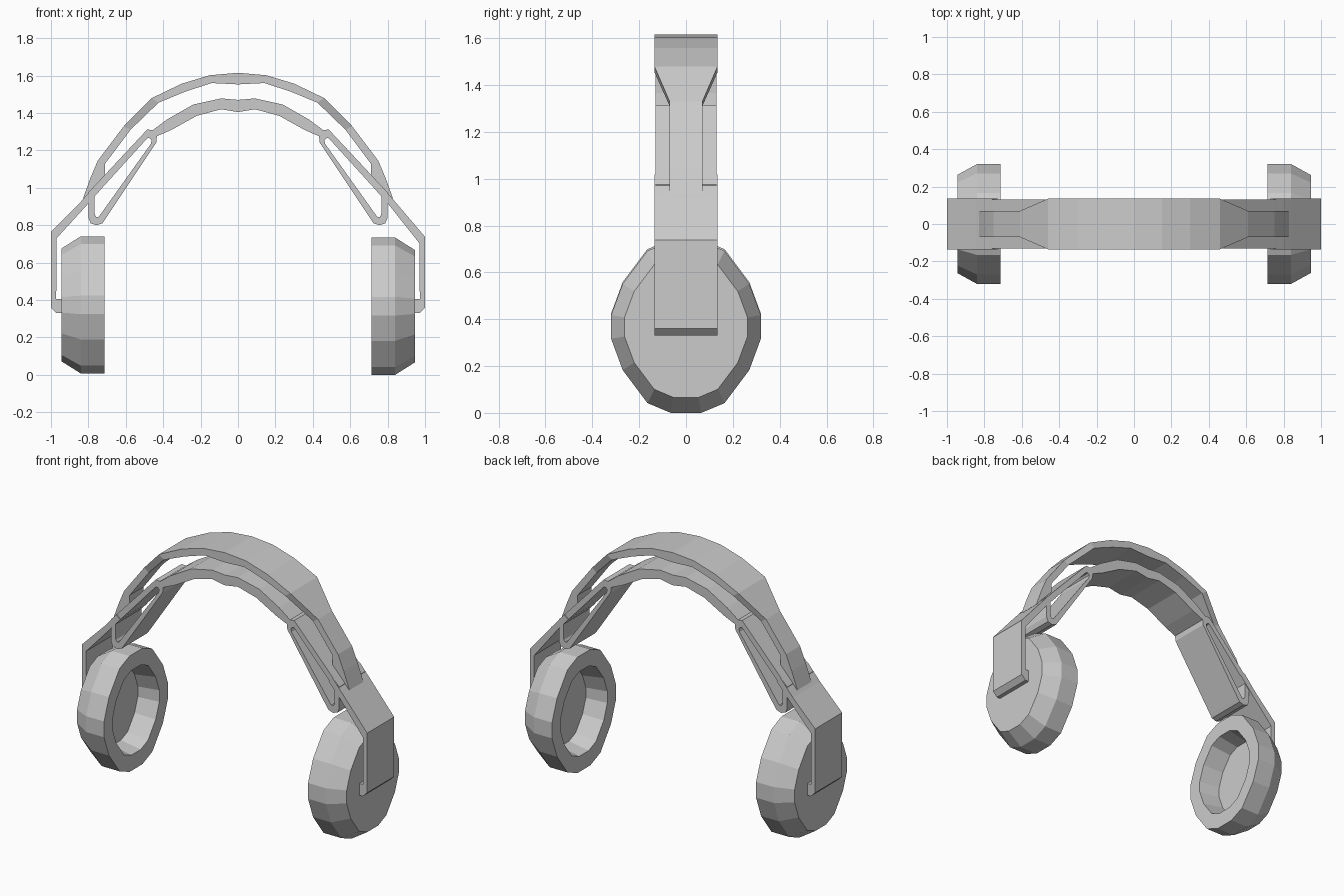
import bpy, bmesh

if "Cube" in bpy.data.objects:
    bpy.data.objects.remove(bpy.data.objects["Cube"])


def finish(name, bm):
    bmesh.ops.recalc_face_normals(bm, faces=bm.faces)
    me = bpy.data.meshes.new(name)
    bm.to_mesh(me)
    bm.free()
    ob = bpy.data.objects.new(name, me)
    bpy.context.collection.objects.link(ob)
    return ob


def strip(name, sections, closed=False, side=1):
    """Flat bar in the xz plane: each section is (outer xz, inner xz, half width in y)."""
    bm = bmesh.new()
    rings = []
    for o, i, w in sections:
        rings.append([bm.verts.new((side * p[0], y, p[1]))
                      for p, y in ((o, -w), (o, w), (i, w), (i, -w))])
    n = len(rings)
    for k in range(n if closed else n - 1):
        a, b = rings[k], rings[(k + 1) % n]
        for j in range(4):
            bm.faces.new((a[j], a[(j + 1) % 4], b[(j + 1) % 4], b[j]))
    if not closed:
        bm.faces.new(rings[0])
        bm.faces.new(rings[-1])
    return finish(name, bm)


def symmetric(half):
    """Extend sections running from the +x end to the centre over to -x."""
    flip = [((-o[0], o[1]), (-i[0], i[1]), w) for o, i, w in half if o[0] > 0]
    return half + flip[::-1]


# Outer headband, narrowing to tongues at both ends
strip("headband", symmetric([
    ((.83, .94), (.80, .96), .07),
    ((.79, 1.05), (.71, 1.07), .07),
    ((.75, 1.145), (.71, 1.13), .07),
    ((.61, 1.33), (.575, 1.31), .07),
    ((.46, 1.48), (.425, 1.455), .135),
    ((.30, 1.557), (.28, 1.515), .135),
    ((.15, 1.602), (.14, 1.56), .135),
    ((0, 1.615), (0, 1.553), .135)]))

# Inner cushion band
strip("inner_band", symmetric([
    ((.46, 1.305), (.435, 1.275), .13),
    ((.38, 1.365), (.355, 1.31), .13),
    ((.24, 1.445), (.22, 1.385), .13),
    ((.09, 1.478), (.09, 1.42), .13),
    ((0, 1.47), (0, 1.405), .13)]))

# Quarter outline of an ear cup, continued round by mirroring (y, z from centre)
quarter = [(.32, .05), (.27, .185), (.165, .325), (.065, .367)]
outline = quarter + [(-y, z) for y, z in quarter[::-1]]
outline += [(-y, -z) for y, z in outline]
# (x, scale) from the outer plate, over the rim, into the hollow
cup_profile = [(.945, .82), (.84, 1), (.715, 1), (.715, .73), (.85, .66)]

for side, label, elbow, cz in ((-1, "left", .765, .374), (1, "right", .738, .367)):
    # Ear cup with hollow pad
    bm = bmesh.new()
    rings = [[bm.verts.new((side * x, y * s, cz + z * s)) for y, z in outline]
             for x, s in cup_profile]
    n = len(outline)
    for a, b in zip(rings, rings[1:]):
        for j in range(n):
            bm.faces.new((a[j], a[(j + 1) % n], b[(j + 1) % n], b[j]))
    bm.faces.new(rings[0])
    bm.faces.new(rings[-1])
    finish(label + "_ear_cup", bm)

    # Triangular tension loop between the bands and the arm
    w = .13
    strip(label + "_tension_loop", [
        ((.485, 1.312), (.485, 1.265), w),
        ((.455, 1.308), (.472, 1.265), w),
        ((.433, 1.28), (.462, 1.255), w),
        ((.437, 1.242), (.466, 1.235), w),
        ((.708, .835), (.735, .858), w),
        ((.725, .81), (.745, .845), w),
        ((.757, .80), (.757, .843), w),
        ((.788, .81), (.765, .855), w),
        ((.80, .84), (.767, .87), w),
        ((.80, .975), (.767, .955), w)], closed=True, side=side)

    # Bent arm with a foot on the ear cup
    w = .135
    strip(label + "_arm", [
        ((.76, 1.018), (.73, .995), w),
        ((.845, .92), (.81, .905), w),
        ((1.0, elbow), (.97, elbow - .035), w),
        ((1.0, .36), (.972, .405), w),
        ((.97, .33), (.96, .405), w),
        ((.94, .33), (.94, .405), w)], side=side)
